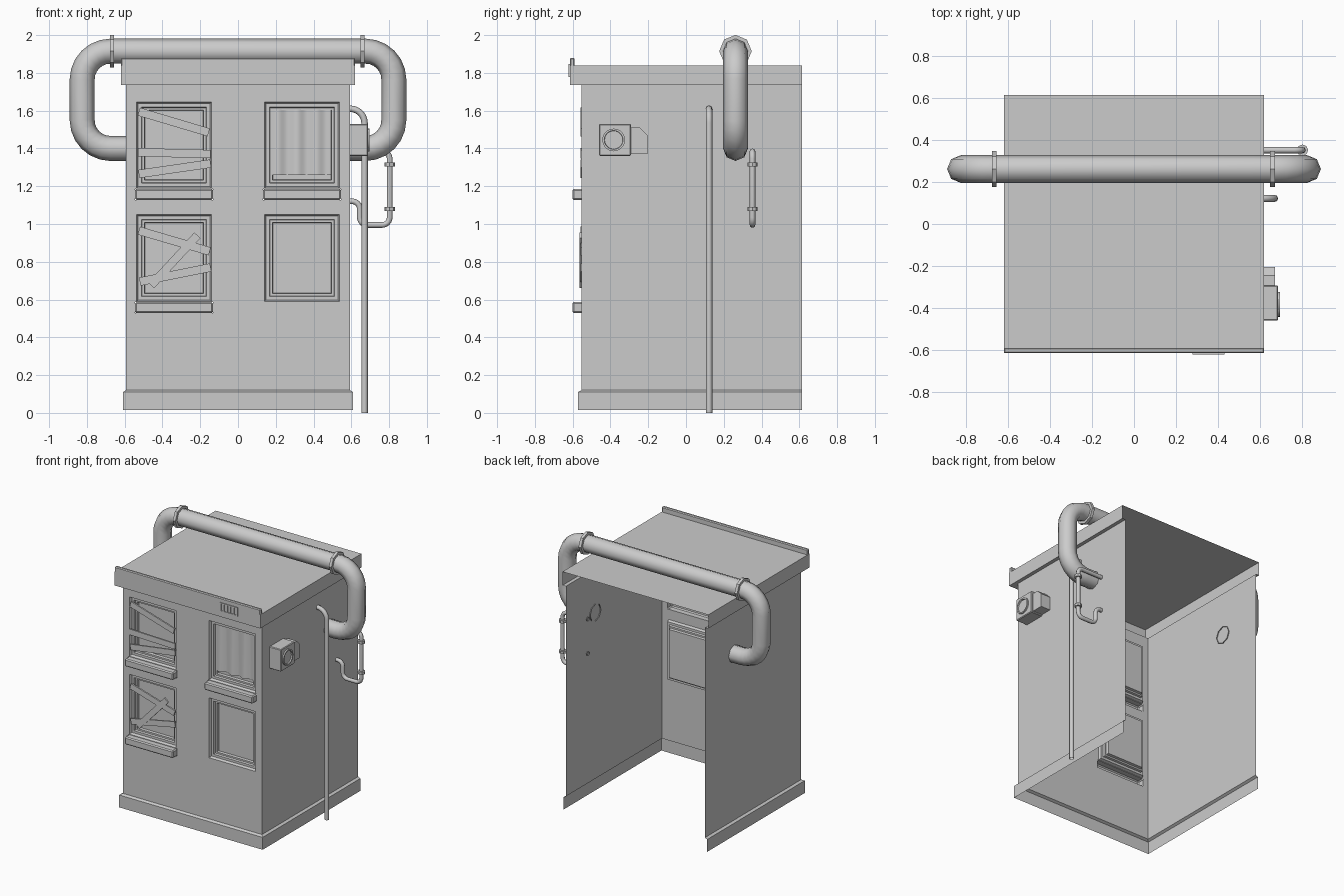
import bpy, bmesh, math
from mathutils import Vector, Matrix

if "Cube" in bpy.data.objects:
    bpy.data.objects.remove(bpy.data.objects["Cube"])

grey = bpy.data.materials.new("plain_grey")
grey.use_nodes = True
COLOR = (0.6, 0.6, 0.6, 1)
grey.diffuse_color = COLOR
grey.node_tree.nodes["Principled BSDF"].inputs["Base Color"].default_value = COLOR

WALL_X, FRONT, BACK = 0.592, -0.553, 0.615
ROOF_X, ROOF_Y, ROOF_Z = 0.62, -0.615, 1.84
BASE_TOP, WALL_TOP = 0.12, 1.735


def finish(name, bm, smooth=False):
    mesh = bpy.data.meshes.new(name)
    bm.to_mesh(mesh)
    bm.free()
    return add_mesh(name, mesh, smooth)


def add_mesh(name, mesh, smooth=False):
    obj = bpy.data.objects.new(name, mesh)
    bpy.context.collection.objects.link(obj)
    mesh.materials.clear()
    mesh.materials.append(grey)
    if smooth:
        bpy.ops.object.select_all(action='DESELECT')
        obj.select_set(True)
        bpy.context.view_layer.objects.active = obj
        bpy.ops.object.shade_smooth_by_angle(angle=math.radians(50))
    return obj


def box_bm(lo, hi):
    lo, hi = Vector(lo), Vector(hi)
    bm = bmesh.new()
    bmesh.ops.create_cube(bm, size=1, matrix=Matrix.Translation((lo + hi) / 2)
                          @ Matrix.Diagonal((*(hi - lo), 1)))
    return bm


def box(name, lo, hi, bevel=0.0, open_dir=None):
    """Box, optionally bevelled, with the face towards open_dir removed."""
    bm = box_bm(lo, hi)
    if open_dir:
        d = Vector(open_dir)
        bm.normal_update()
        bmesh.ops.delete(bm, geom=[f for f in bm.faces if f.normal.dot(d) > 0.9], context='FACES')
    if bevel:
        bmesh.ops.bevel(bm, geom=[e for e in bm.edges if not e.is_boundary],
                        offset=bevel, segments=1, affect='EDGES')
    return finish(name, bm)


def wrap(name, profile, skip_front=False):
    """Sweep (half width, front y, z) levels around the two sides and front."""
    bm = bmesh.new()
    rows = [[bm.verts.new(p) for p in ((-x, BACK, z), (-x, y, z), (x, y, z), (x, BACK, z))]
            for x, y, z in profile]
    for a, b in zip(rows, rows[1:]):
        for i in range(3):
            if not (skip_front and i == 1):
                bm.faces.new((a[i], a[i + 1], b[i + 1], b[i]))
    return finish(name, bm)


def rounded(points, radius, steps=6):
    """Round the inner corners of a polyline."""
    pts = [Vector(p) for p in points]
    out = [pts[0]]
    for a, p, b in zip(pts, pts[1:], pts[2:]):
        s, e = p + (a - p).normalized() * radius, p + (b - p).normalized() * radius
        c = s + e - p
        for i in range(steps + 1):
            t = i / steps * math.pi / 2
            out.append(c + (s - c) * math.cos(t) + (e - c) * math.sin(t))
    return out + [pts[-1]]


def pipe(name, points, thickness, corner):
    curve = bpy.data.curves.new(name, 'CURVE')
    curve.dimensions = '3D'
    curve.bevel_depth, curve.bevel_resolution = thickness, 2
    path = rounded(points, corner)
    spline = curve.splines.new('POLY')
    spline.points.add(len(path) - 1)
    for sp, p in zip(spline.points, path):
        sp.co = (*p, 1)
    temp = bpy.data.objects.new(name + "_path", curve)
    bpy.context.collection.objects.link(temp)
    bpy.context.view_layer.update()
    mesh = bpy.data.meshes.new_from_object(temp.evaluated_get(bpy.context.evaluated_depsgraph_get()))
    bpy.data.objects.remove(temp)
    return add_mesh(name, mesh, True)


def collar(name, center, radius, depth, axis, sides=8):
    bm = bmesh.new()
    turn = Vector((0, 0, 1)).rotation_difference(Vector(axis)).to_matrix().to_4x4()
    bmesh.ops.create_cone(bm, cap_ends=True, segments=sides, radius1=radius, radius2=radius,
                          depth=depth, matrix=Matrix.Translation(center) @ turn)
    return bm if name is None else finish(name, bm)


# Plinth, side walls, cornice
wrap("plinth", [(0.61, -0.572, 0.015), (0.61, -0.572, 0.11), (WALL_X, FRONT, BASE_TOP)])
wrap("side_walls", [(WALL_X, FRONT, BASE_TOP), (WALL_X, FRONT, WALL_TOP)], skip_front=True)
wrap("cornice", [(WALL_X, FRONT, WALL_TOP), (ROOF_X, ROOF_Y, WALL_TOP), (ROOF_X, ROOF_Y, ROOF_Z)])
bm = bmesh.new()
bm.faces.new([bm.verts.new((x, y, ROOF_Z)) for x, y in
              ((-ROOF_X, ROOF_Y), (ROOF_X, ROOF_Y), (ROOF_X, BACK), (-ROOF_X, BACK))])
finish("roof", bm)
box("parapet", (-ROOF_X, ROOF_Y, ROOF_Z), (ROOF_X, -0.59, 1.88), 0.006, (0, 0, -1))

# Front wall with openings for windows and hollow sills
LEFT, RIGHT = (-0.537, -0.14), (0.14, 0.537)
UPPER, LOWER = (1.19, 1.645), (0.59, 1.05)
windows = [(*h, *v) for h in (LEFT, RIGHT) for v in (UPPER, LOWER)]
sills = [(h[0] - 0.008, h[1] + 0.008, v[0] - 0.062, v[0] - 0.004)
         for h, v in ((LEFT, UPPER), (LEFT, LOWER), (RIGHT, UPPER))]
holes = windows + sills
xs = sorted({-WALL_X, WALL_X, *(x for h in holes for x in h[:2])})
zs = sorted({BASE_TOP, WALL_TOP, *(z for h in holes for z in h[2:])})
bm = bmesh.new()
for x0, x1 in zip(xs, xs[1:]):
    for z0, z1 in zip(zs, zs[1:]):
        mx, mz = (x0 + x1) / 2, (z0 + z1) / 2
        if not any(a < mx < b and c < mz < d for a, b, c, d in holes):
            bm.faces.new([bm.verts.new((x, FRONT, z)) for x, z in
                          ((x0, z0), (x1, z0), (x1, z1), (x0, z1))])
bmesh.ops.remove_doubles(bm, verts=bm.verts[:], dist=0.0005)
bmesh.ops.dissolve_limit(bm, angle_limit=0.01, verts=bm.verts[:], edges=bm.edges[:])
finish("front_wall", bm)

# Stepped window frames ending in a pane
for n, (x0, x1, z0, z1) in enumerate(windows):
    bm = bmesh.new()
    rows = []
    for inset, depth in ((0, 0), (0.008, 0.02), (0.026, 0.02), (0.03, 0.035), (0.042, 0.035), (0.045, 0.055)):
        rows.append([bm.verts.new((x, FRONT + depth, z)) for x, z in
                     ((x0 + inset, z0 + inset), (x1 - inset, z0 + inset),
                      (x1 - inset, z1 - inset), (x0 + inset, z1 - inset))])
    for a, b in zip(rows, rows[1:]):
        for i in range(4):
            j = (i + 1) % 4
            bm.faces.new((a[i], a[j], b[j], b[i]))
    bm.faces.new(rows[-1])
    finish(f"window_{n + 1}", bm)
for n, (x0, x1, z0, z1) in enumerate(sills):
    box(f"window_sill_{n + 1}", (x0, -0.602, z0), (x1, FRONT, z1), 0.008, (0, 1, 0))

# Boards nailed over the left windows: start x, z, end x, z
boards = [(-0.525, 1.595, -0.155, 1.485), (-0.53, 1.38, -0.145, 1.37), (-0.525, 1.265, -0.145, 1.32),
          (-0.525, 0.965, -0.15, 0.855), (-0.52, 0.695, -0.145, 0.77), (-0.46, 0.675, -0.215, 0.94)]
for n, (x0, z0, x1, z1) in enumerate(boards):
    bm = box_bm((-0.5, -0.006, -0.022), (0.5, 0.006, 0.022))
    length = math.hypot(x1 - x0, z1 - z0)
    y = FRONT + (0.0 if n < 5 else -0.005)
    bm.transform(Matrix.Translation(((x0 + x1) / 2, y, (z0 + z1) / 2))
                 @ Matrix.Rotation(-math.atan2(z1 - z0, x1 - x0), 4, 'Y')
                 @ Matrix.Diagonal((length, 1, 1, 1)))
    finish(f"board_{n + 1}", bm)

# Curtain in the upper right window
bm = bmesh.new()
bmesh.ops.create_grid(bm, x_segments=32, y_segments=1, size=0.5)
for v in bm.verts:
    u, top = v.co.x, v.co.y > 0
    wave = math.sin(u * 19) * (0.004 if top else 0.012)
    v.co = (0.338 + u * 0.31, FRONT + 0.036 + wave, 1.605 if top else 1.26)
finish("curtain", bm, True)

# Slatted vent on the cornice
for n in range(6):
    x = 0.285 + n * 0.028
    box(f"vent_slat_{n + 1}", (x - 0.004, ROOF_Y - 0.006, 1.785), (x + 0.004, ROOF_Y, 1.84))
for n, z in enumerate((1.782, 1.842)):
    box(f"vent_rail_{n + 1}", (0.279, ROOF_Y - 0.006, z - 0.004), (0.431, ROOF_Y, z + 0.004))

# Large overhead pipe with collars
pipe("large_pipe", [(-0.585, 0.262, 1.4), (-0.825, 0.262, 1.4), (-0.825, 0.262, 1.915),
                    (0.825, 0.262, 1.915), (0.825, 0.262, 1.4), (0.585, 0.262, 1.4)], 0.066, 0.15)
for n, x in enumerate((-0.667, 0.66)):
    collar(f"large_collar_{n + 1}", (x, 0.262, 1.915), 0.086, 0.022, (1, 0, 0))

# Thin drain pipe and thin looped pipe
pipe("drain_pipe", [(0.585, 0.122, 1.61), (0.67, 0.122, 1.61), (0.67, 0.122, 0)], 0.017, 0.075)
pipe("loop_pipe", [(0.585, 0.352, 1.12), (0.645, 0.352, 1.12), (0.645, 0.352, 0.995),
                   (0.803, 0.352, 0.995), (0.803, 0.352, 1.385), (0.585, 0.352, 1.385)], 0.015, 0.04)
for n, z in enumerate((1.08, 1.315)):
    collar(f"loop_collar_{n + 1}", (0.803, 0.352, z), 0.027, 0.02, (0, 0, 1))

# Fan unit on the side wall with a chamfered housing
box("fan_box", (WALL_X, -0.46, 1.36), (0.687, -0.292, 1.53), 0.005, (-1, 0, 0))
bm = box_bm((WALL_X, -0.292, 1.37), (0.672, -0.205, 1.512))
bmesh.ops.bevel(bm, geom=[e for e in bm.edges if all(v.co.y > -0.21 and v.co.z > 1.5 for v in e.verts)],
                offset=0.04, segments=1, affect='EDGES')
finish("fan_housing", bm)
bm = collar(None, (0.687, -0.383, 1.445), 0.06, 0.02, (1, 0, 0), 20)
bm.normal_update()
face = [f for f in bm.faces if f.normal.x > 0.9]
bmesh.ops.inset_region(bm, faces=face, thickness=0.01)
bmesh.ops.inset_region(bm, faces=face, thickness=0.002, depth=-0.009)
finish("fan_ring", bm, True)
